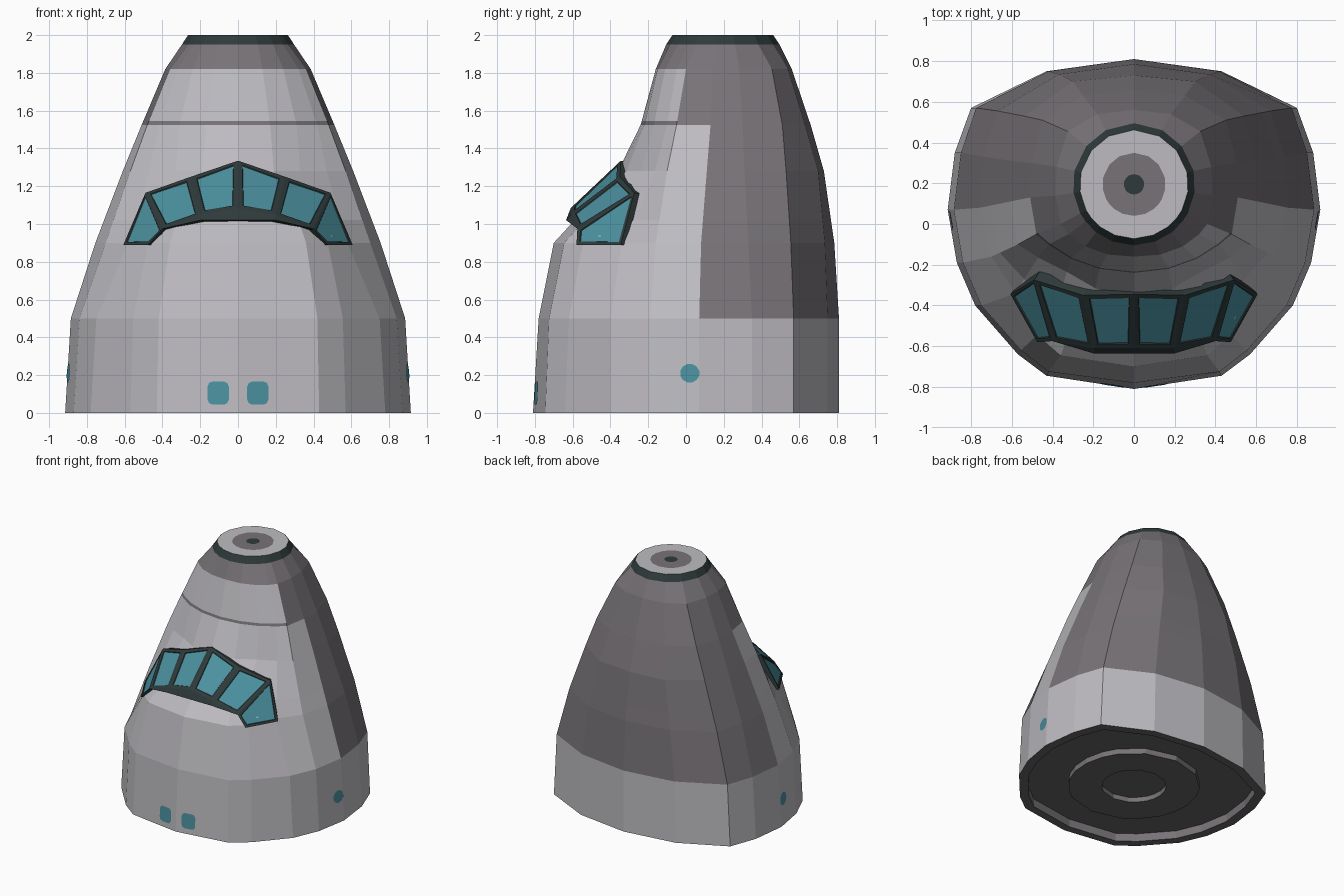
import bpy, bmesh, math
from mathutils import Vector
from mathutils.bvhtree import BVHTree

if "Cube" in bpy.data.objects:
    bpy.data.objects.remove(bpy.data.objects["Cube"])


def material(name, rgb):
    m = bpy.data.materials.new(name)
    m.diffuse_color = (*rgb, 1)
    m.use_nodes = True
    m.node_tree.nodes["Principled BSDF"].inputs["Base Color"].default_value = m.diffuse_color
    return m


WHITE, DARK, BLACK, GLASS, CHARCOAL = range(5)
MATS = [material("light_grey", (0.51, 0.50, 0.53)),
        material("warm_grey", (0.185, 0.17, 0.185)),
        material("green_black", (0.028, 0.042, 0.042)),
        material("teal_glass", (0.07, 0.28, 0.345)),
        material("charcoal", (0.13, 0.128, 0.135))]


def make_object(name, bm):
    me = bpy.data.meshes.new(name)
    bm.to_mesh(me)
    bm.free()
    for m in MATS:
        me.materials.append(m)
    ob = bpy.data.objects.new(name, me)
    bpy.context.collection.objects.link(ob)
    return ob


def loft(name, rings, paint, cap_start=None, cap_end=None):
    """Skin half-rings (front to back, +x side), mirrored, from bottom to top."""
    bm = bmesh.new()
    loops = []
    for z, half in rings:
        full = half + [(-x, y) for x, y in half[-2:0:-1]]
        loops.append([bm.verts.new((x, y, z)) for x, y in full])
    n = len(loops[0])
    for i, (a, b) in enumerate(zip(loops, loops[1:])):
        for k in range(n):
            q = (k + 1) % n
            f = bm.faces.new((a[k], a[q], b[q], b[k]))
            f.material_index = paint(i, min(k, n - 1 - k))
    if cap_start is not None:
        bm.faces.new(loops[0][::-1]).material_index = cap_start
    if cap_end is not None:
        bm.faces.new(loops[-1]).material_index = cap_end
    return make_object(name, bm)


def circle(like, cy, r):
    """Round half-ring whose points line up with another half-ring."""
    out = []
    for x, y in like:
        d = Vector((x, y - cy)).normalized() * r
        out.append((d.x, d.y + cy))
    return out


def blend(a, b, t):
    return [(p[0] + (q[0] - p[0]) * t, p[1] + (q[1] - p[1]) * t) for p, q in zip(a, b)]


# Hull cross-sections, half of each, from front centre to back centre
base = [(0, -.81), (.43, -.745), (.57, -.64), (.78, -.40), (.87, -.19),
        (.915, .07), (.88, .35), (.80, .57), (.43, .75), (0, .81)]
waist = [(0, -.78), (.42, -.725), (.555, -.62), (.75, -.40), (.84, -.19),
         (.885, .07), (.85, .35), (.775, .57), (.42, .75), (0, .81)]
nose = [(0, -.70), (.36, -.645), (.475, -.545), (.58, -.34), (.70, -.16),
        (.755, .08), (.74, .33), (.67, .555), (.37, .735), (0, .785)]
brow = [(0, -.36), (.19, -.315), (.33, -.235), (.47, -.165), (.57, -.10),
        (.61, .11), (.60, .31), (.54, .53), (.30, .70), (0, .73)]
upper = [(0, -.24), (.17, -.22), (.31, -.17), (.42, -.10), (.48, -.05),
         (.51, .13), (.505, .30), (.45, .51), (.25, .63), (0, .66)]
crown = [(0, -.16), (.13, -.15), (.24, -.11), (.32, -.05), (.36, 0),
         (.385, .14), (.38, .28), (.325, .455), (.18, .54), (0, .56)]
neck = circle(crown, .195, .30)
# Sill under the canopy: front pulled in so the panes stay clear
sill = [(0, -.59), (.32, -.535), (.39, -.44), (.54, -.27)] + blend(nose, brow, .316)[4:]


def hull_paint(band, j):
    if band == 0:
        return WHITE                          # skirt
    if band in (1, 2, 3, 4):
        return WHITE if j < 5 else DARK       # front and side panels
    if band == 6:
        return WHITE if j < 4 else DARK       # forehead panel
    return DARK                               # stripe and crown


hull = loft("hull", [(0, base), (.5, waist), (.9, nose), (1.02, sill), (1.28, brow),
                     (1.525, upper), (1.545, blend(upper, crown, .07)),
                     (1.82, crown), (1.95, neck)], hull_paint)

# Nose cap: black collar, pale disc, grey ring and dark centre
cap_colours = [BLACK, WHITE, DARK]
loft("nose_cap", [(1.95, neck), (2, circle(crown, .195, .267)),
                  (2, circle(crown, .195, .155)), (2, circle(crown, .195, .05))],
     lambda i, j: cap_colours[i], cap_end=BLACK)

# Underside: recessed floor with a round boss and a central recess
inner = [(x * .92, y * .92) for x, y in base]
boss, well = circle(base, 0, .49), circle(base, 0, .24)
loft("underside", [(.06, well), (.02, well), (.02, boss), (.065, boss),
                   (.065, inner), (0, inner), (0, base)],
     lambda i, j: CHARCOAL if i % 2 else DARK, cap_start=CHARCOAL)

# Window canopy, right half mirrored
P = {"U0": (0, -.345, 1.335), "U1": (.25, -.35, 1.25), "U2": (.49, -.275, 1.165),
     "U3": (.607, -.345, .89), "L0": (0, -.61, 1.085), "L1": (.2, -.61, 1.05),
     "L2": (.40, -.575, .975), "L3": (.475, -.58, .89),
     "C0": (0, -.635, 1.02), "C1": (.2, -.635, 1.02)}
bm = bmesh.new()
V = {k: bm.verts.new(p) for k, p in P.items()}


def panel(*names):
    f = bm.faces.new([V[n] for n in names])
    f.material_index = BLACK
    return f


panes = [panel("L0", "L1", "U1", "U0"), panel("L1", "L2", "U2", "U1"),
         panel("L2", "L3", "U3", "U2")]
panel("C0", "C1", "L1", "L0")
panel("C1", "L2", "L1")
outline = ["C0", "C1", "L2", "L3", "U3", "U2", "U1", "U0"]
for k in outline:
    x, y, z = P[k]
    V[k + "b"] = bm.verts.new((x * .88, y + .09, z - .01))
for a, b in zip(outline, outline[1:]):
    panel(a, a + "b", b + "b", b)
bm.normal_update()
for f, frame in zip(panes, (.037, .035, .024)):
    bmesh.ops.inset_individual(bm, faces=[f], thickness=frame, depth=0)
    bmesh.ops.inset_individual(bm, faces=[f], thickness=.005, depth=-.005)
    f.material_index = GLASS
canopy = make_object("window_canopy", bm)
canopy.modifiers.new("mirror", 'MIRROR')

# Thruster plates laid on the skirt
tmp = bmesh.new()
tmp.from_mesh(hull.data)
tree = BVHTree.FromBMesh(tmp)
tmp.free()


def skin_plate(name, centre, u, rx, rz, power, inward):
    """Superellipse outline cast onto the hull and lifted slightly."""
    bm = bmesh.new()
    vs = []
    for i in range(12):
        a = math.tau * (i + .5) / 12
        c, s = math.cos(a), math.sin(a)
        du = math.copysign(abs(c) ** power, c) * rx
        dz = math.copysign(abs(s) ** power, s) * rz
        start = Vector(centre) + Vector(u) * du + Vector((0, 0, dz))
        hit, normal, _, _ = tree.ray_cast(start, Vector(inward))
        vs.append(bm.verts.new(hit - Vector(inward) * .004))
    f = bm.faces.new(vs)
    f.normal_update()
    if f.normal.dot(Vector(inward)) > 0:
        f.normal_flip()
    f.material_index = GLASS
    make_object(name, bm)


for s, side in ((1, "right"), (-1, "left")):
    skin_plate("front_port_" + side, (s * .105, -2, .105), (1, 0, 0), .057, .062, .45, (0, 1, 0))
    skin_plate("side_port_" + side, (s * 2, .02, .21), (0, 1, 0), .052, .05, 1, (-s, 0, 0))
